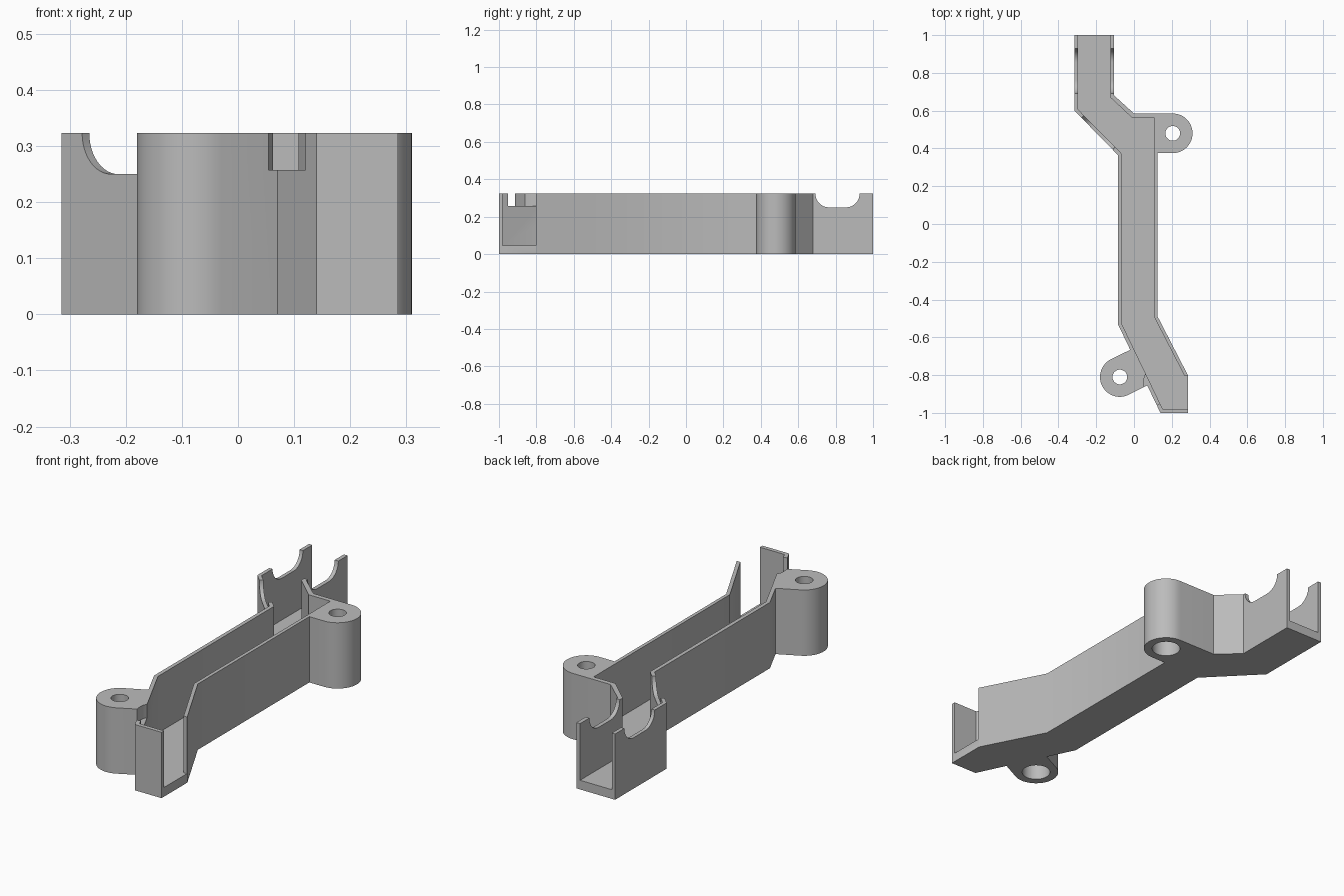
import bpy, bmesh
from math import radians, cos, sin, pi
from mathutils import Matrix

cube = bpy.data.objects.get("Cube")
if cube:
    bpy.data.objects.remove(cube, do_unlink=True)

H, FLOOR, R = 0.323, 0.045, 0.105
BOSSES = {"back": (0.205, 0.48), "front": (-0.075, -0.81)}

grey = bpy.data.materials.new("plain_grey")
grey.use_nodes = True
grey.diffuse_color = (0.5, 0.5, 0.5, 1)
grey.node_tree.nodes["Principled BSDF"].inputs["Base Color"].default_value = (0.5, 0.5, 0.5, 1)


def arc(center, radius, start, end, n=24):
    return [(center[0] + radius * cos(radians(start + (end - start) * i / n)),
             center[1] + radius * sin(radians(start + (end - start) * i / n)))
            for i in range(n + 1)]


def prism(name, points, low, high, matrix=Matrix()):
    """Extrude a flat profile along its local z from low to high."""
    bm = bmesh.new()
    face = bm.faces.new([bm.verts.new((x, y, low)) for x, y in points])
    ext = bmesh.ops.extrude_face_region(bm, geom=[face])
    verts = [v for v in ext["geom"] if isinstance(v, bmesh.types.BMVert)]
    bmesh.ops.translate(bm, verts=verts, vec=(0, 0, high - low))
    bmesh.ops.transform(bm, matrix=matrix, verts=bm.verts)
    bmesh.ops.recalc_face_normals(bm, faces=bm.faces)
    mesh = bpy.data.meshes.new(name)
    bm.to_mesh(mesh)
    bm.free()
    mesh.materials.append(grey)
    obj = bpy.data.objects.new(name, mesh)
    bpy.context.collection.objects.link(obj)
    return obj


# Outer outline: bent channel with two rounded screw bosses
outline = [(-0.105, 1), (-0.315, 1), (-0.315, 0.6), (-0.085, 0.365),
           (-0.085, -0.53), (-0.02, -0.666)]
outline += arc(BOSSES["front"], R, 115.6, 295.6)
outline += [(0.07, -0.854), (0.14, -1), (0.285, -1), (0.285, -0.8),
            (0.125, -0.49), (0.125, 0.375)]
outline += arc(BOSSES["back"], R, -90, 90)
outline += [(0, 0.585), (-0.105, 0.68)]
body = prism("channel_body", outline, 0, H)

# Inner trough, open at the back end and at the front right side
trough = [(-0.125, 1.1), (-0.297, 1.1), (-0.297, 0.607), (-0.066, 0.373),
          (-0.066, -0.526), (0.152, -0.98), (0.4, -0.98), (0.4, -0.803),
          (0.267, -0.803), (0.108, -0.495), (0.108, 0.562), (-0.01, 0.562),
          (-0.125, 0.67)]
cutters = [prism("trough_cutter", trough, FLOOR, H + 0.2)]

# Screw holes, wider from below
for side, c in BOSSES.items():
    cutters.append(prism(side + "_hole_cutter", arc(c, 0.039, 0, 350, 35), -0.1, H + 0.1))
    cutters.append(prism(side + "_counterbore_cutter", arc(c, 0.066, 0, 350, 35), -0.1, 0.25))

# Bowl shaped cable notches: straight across the back end, and in the slanted wall
bowl = arc((-0.045, 0), 0.073, 180, 270, 12) + arc((0.045, 0), 0.073, 270, 360, 12)
bowl += [(0.118, 0.1), (-0.118, 0.1)]
for name, x, y, angle, half in (("back_notch_cutter", -0.21, 0.81, 90, 0.16),
                                ("slanted_notch_cutter", -0.195, 0.478, -45.6, 0.06)):
    place = (Matrix.Translation((x, y, H)) @ Matrix.Rotation(radians(angle), 4, "Z")
             @ Matrix.Rotation(pi / 2, 4, "X"))
    cutters.append(prism(name, bowl, -half, half, place))

# Wall notch beside the front boss
gap = [(0.066, -0.785), (0.055, -0.81), (0.052, -0.835), (0.055, -0.87),
       (0.10, -0.968), (0.15, -0.945), (0.15, -0.8)]
cutters.append(prism("front_notch_cutter", gap, 0.257, H + 0.1))

for c in cutters:
    mod = body.modifiers.new(c.name, "BOOLEAN")
    mod.operation, mod.solver, mod.object = "DIFFERENCE", "EXACT", c

# Bake the cuts and drop the cutters
graph = bpy.context.evaluated_depsgraph_get()
baked = bpy.data.meshes.new_from_object(body.evaluated_get(graph))
body.modifiers.clear()
body.data = baked
for c in cutters:
    bpy.data.objects.remove(c, do_unlink=True)

bpy.ops.object.select_all(action="DESELECT")
body.select_set(True)
bpy.context.view_layer.objects.active = body
bpy.ops.object.shade_smooth_by_angle(angle=radians(30))
